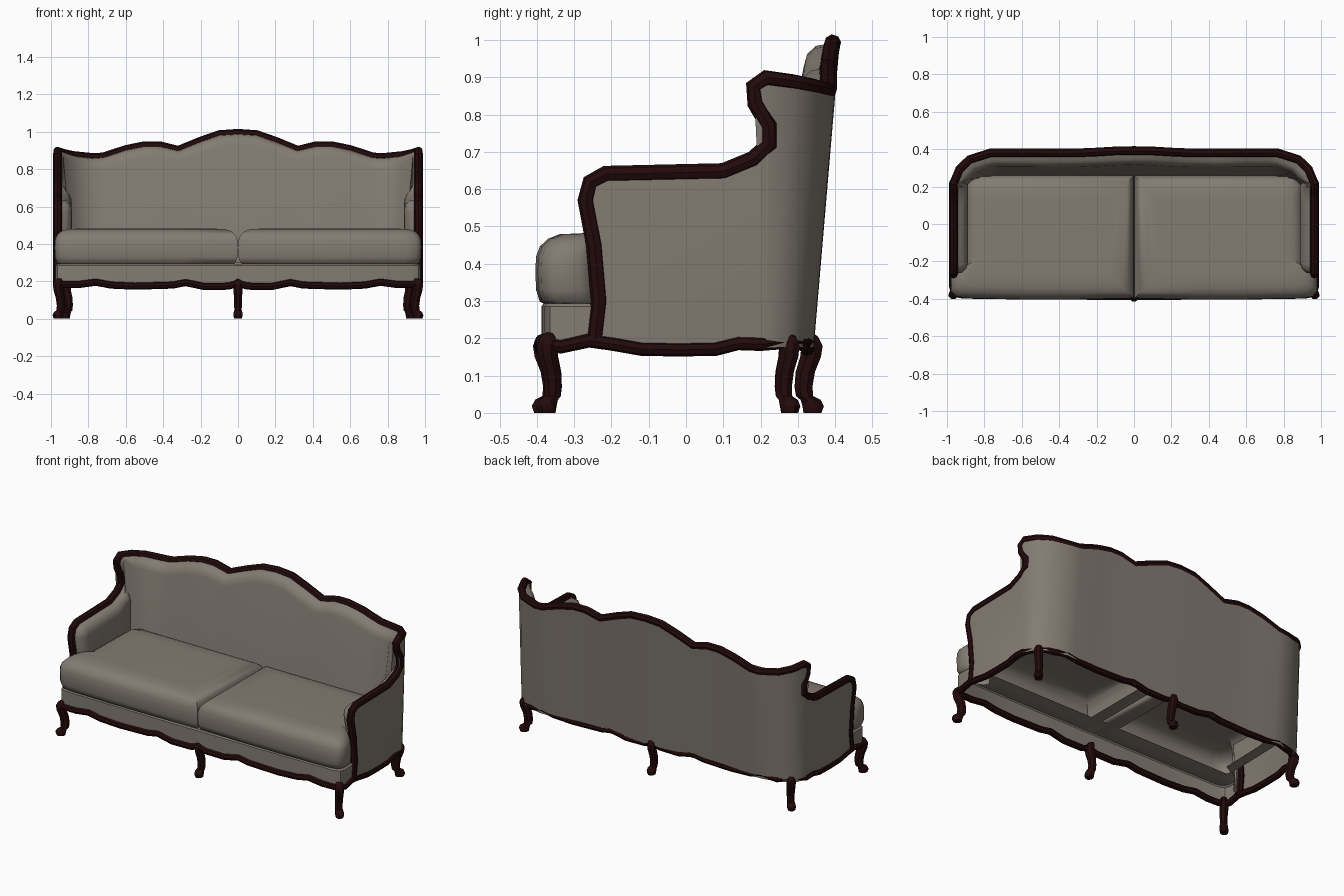
import bpy, bmesh, math
from mathutils import Vector as V

if "Cube" in bpy.data.objects:
    bpy.data.objects.remove(bpy.data.objects["Cube"])


def material(name, rgb):
    m = bpy.data.materials.new(name)
    m.diffuse_color = (*rgb, 1)
    m.use_nodes = True
    m.node_tree.nodes["Principled BSDF"].inputs["Base Color"].default_value = m.diffuse_color
    return m


FABRIC = material("taupe fabric", (0.228, 0.2, 0.17))
WOOD = material("dark mahogany", (0.017, 0.003, 0.0035))


def finish(ob, mat, mirror=False, angle=40):
    ob.data.materials.clear()
    ob.data.materials.append(mat)
    bpy.ops.object.select_all(action='DESELECT')
    ob.select_set(True)
    bpy.context.view_layer.objects.active = ob
    bpy.ops.object.shade_smooth_by_angle(angle=math.radians(angle))
    if mirror:
        ob.modifiers.new("mirror", 'MIRROR').merge_threshold = 0.0005


def mesh(name, verts, faces, mat, mirror=False, angle=40, recalc=False):
    me = bpy.data.meshes.new(name)
    me.from_pydata([tuple(v) for v in verts], [], faces)
    bm = bmesh.new()
    bm.from_mesh(me)
    bmesh.ops.remove_doubles(bm, verts=bm.verts, dist=0.0004)
    if recalc:
        bmesh.ops.recalc_face_normals(bm, faces=bm.faces)
    bm.to_mesh(me)
    bm.free()
    ob = bpy.data.objects.new(name, me)
    bpy.context.collection.objects.link(ob)
    finish(ob, mat, mirror, angle)
    return ob


def grid(rows, closed=False, flip=False, bottom=False, top=False):
    """Quads between equally long rows of points."""
    n = len(rows[0])
    faces = []
    for r in range(len(rows) - 1):
        for c in range(n if closed else n - 1):
            d = (c + 1) % n
            f = [r * n + c, r * n + d, (r + 1) * n + d, (r + 1) * n + c]
            faces.append(f[::-1] if flip else f)
    if bottom:
        faces.append(list(range(n))[::-1])
    if top:
        faces.append([(len(rows) - 1) * n + i for i in range(n)])
    return [p for row in rows for p in row], faces


def trim(name, half, radius, cyclic=False):
    """Wooden moulding swept along a half path and its mirror image."""
    other = [V((-p.x, p.y, p.z)) for p in reversed(half) if abs(p.x) > 1e-4]
    pts = list(half) + other
    cu = bpy.data.curves.new(name, 'CURVE')
    cu.dimensions = '3D'
    cu.bevel_depth, cu.bevel_resolution, cu.use_fill_caps = radius, 2, True
    sp = cu.splines.new('POLY')
    sp.points.add(len(pts) - 1)
    for q, p in zip(sp.points, pts):
        q.co = (*p, 1)
    sp.use_cyclic_u = cyclic
    ob = bpy.data.objects.new(name, cu)
    bpy.context.collection.objects.link(ob)
    bpy.ops.object.select_all(action='DESELECT')
    ob.select_set(True)
    bpy.context.view_layer.objects.active = ob
    bpy.ops.object.convert(target='MESH')
    finish(bpy.context.view_layer.objects.active, WOOD)


# Crest line: arm post, arm, wing (y, z at constant x), then corner and back
side = [(-.245, .19), (-.232, .30), (-.245, .45), (-.268, .57), (-.256, .618),
        (-.215, .64), (.10, .647), (.18, .68), (.222, .72), (.222, .77),
        (.187, .83), (.182, .875), (.215, .897)]
back = [(.935, .29, .885, 30), (.88, .345, .873, 55), (.77, .38, .862, 80),
        (.72, .382, .866, 90), (.6, .382, .905, 90), (.5, .38, .926, 90),
        (.42, .38, .926, 90), (.32, .38, .902, 90), (.2, .385, .95, 90),
        (.1, .391, .985, 90), (0, .393, .992, 90)]
crest = [V((.965, y, z)) for y, z in side] + [V(p[:3]) for p in back]
angles = [0] * len(side) + [p[3] for p in back]
inward = [V((-math.cos(math.radians(a)), -math.sin(math.radians(a)), 0)) for a in angles]
K = len(side)
trim("crest_trim", crest, .023)

# Outer upholstery: flat side panel, then corner and leaning back
top = [p - n * (.012 - .007 * n.y) for p, n in zip(crest, inward)]
low = [V((p.x, p.y - .085 * (p.z - .175) * -n.y, .175)) for p, n in zip(top, inward)]
panel = top[:K] + [low[K - 1], V((.977, -.02, .166)), V((.977, -.245, .18))]
verts, faces = grid([top[K - 1:], low[K - 1:]], flip=True)
faces.append([len(verts) + i for i in range(len(panel))][::-1])
mesh("outer_upholstery", verts + panel, faces, FABRIC, True, 30)

# Inner padding: rolls in from the crest and falls to the seat
rows = [[], [], [], [], []]
for i, (p, n) in enumerate(zip(crest, inward)):
    a, b = crest[max(i - 1, 0)], crest[min(i + 1, len(crest) - 1)]
    t = (b - a).normalized()
    if i == len(crest) - 1:
        t = V((-1, 0, 0))
    d = n.cross(t).normalized()
    thin = .4 if 8 <= i < K else 1  # the wing is padded more thinly
    for r, (u, v) in enumerate([(0, 0), (.045, .008), (.068, .03), (.076, .06)]):
        rows[r].append(p + (n * u + d * v) * thin)
    q = p + n * (.08 - .05 * n.y)
    if i < K:
        q.y = max(-.19, min(q.y, .2))
    else:
        q.y = min(q.y, .246)
    q.z = min(.3, p.z)
    rows[4].append(q)
for row in rows:
    row[-1].x = 0
mesh("inner_padding", *grid(rows), FABRIC, True, 50)

# Front seat rail with a narrow deck on top
plan = [(0, -.388), (.5, -.386), (.93, -.38), (.965, -.365), (.975, -.335), (.97, -.235)]
inner = [(0, -.25), (.5, -.25), (.85, -.25), (.87, -.25), (.88, -.245), (.89, -.235)]
rail = [[V((x, y, z)) for x, y in plan] for z in (.18, .285)]
rail.append([V((x * .99, y * .985, .293)) for x, y in plan])
rail.append([V((x, y, .293)) for x, y in inner])
mesh("front_rail", *grid(rail), FABRIC, True, 35)

# Two T-shaped seat cushions, puffed by stacking inset outlines, hollow below
outline = [(.001, -.398), (.3, -.404), (.6, -.404), (.9, -.398), (.955, -.388),
           (.98, -.36), (.98, -.285), (.955, -.255), (.91, -.235), (.905, 0),
           (.9, .18), (.895, .23), (.85, .26), (.001, .26)]
layers = [(.1, .29), (.03, .29), (.012, .298), (.002, .33), (0, .38), (.002, .42),
          (.012, .446), (.034, .467), (.065, .479), (.13, .482)]
for sgn, label in ((1, "right"), (-1, "left")):
    rings = []
    for d, z in layers:
        ring = []
        for x, y in outline:
            px = .49 + (x - .49) * (1 - d / .49)
            py = -.072 + (y + .072) * (1 - d / .332)
            ring.append(V((sgn * px, py, z)))
        rings.append(ring)
    mesh(label + "_seat_cushion", *grid(rings, closed=True, top=True, flip=False),
         FABRIC, angle=50, recalc=True)

# Scalloped base moulding all the way round
wave = [(0, .19), (.05, .174), (.18, .172), (.28, .193), (.35, .18), (.55, .174),
        (.68, .18), (.76, .195), (.85, .183)]
flank = [(-.335, .178), (-.26, .194), (-.2, .186), (-.12, .172), (-.02, .17),
         (.08, .172), (.14, .187), (.2, .185)]
base = [V((x, -.388 + .008 * x, z)) for x, z in wave]
base += [V((.93, -.378, .183)), V((.962, -.365, .183))]
base += [V((.97, y, z)) for y, z in flank]
base += [V((.93, .262, .19)), V((.88, .298, .19))]
base += [V((x, .326 if x < .8 else .312, z)) for x, z in reversed(wave)]
trim("base_trim", base, .019, cyclic=True)


# Cabriole legs: knee out, ankle in, toe out (outward shift, height, radius)
def leg(name, x, y, dx, dy, mirror):
    shape = [(-.004, .215, .016), (.002, .205, .026), (.01, .18, .031), (.006, .15, .03),
             (-.008, .11, .028), (-.013, .07, .026), (-.01, .045, .025),
             (.006, .035, .029), (.013, .018, .031), (.011, 0, .026)]
    out = V((dx, dy, 0)).normalized()
    acr = V((-out.y, out.x, 0))
    rings = []
    for s, z, r in shape:
        c = V((x, y, z)) + out * s
        rings.append([c + out * (r * math.cos(k * math.pi / 4 + math.pi / 8))
                      + acr * (r * .85 * math.sin(k * math.pi / 4 + math.pi / 8))
                      for k in range(8)])
    mesh(name, *grid(rings, closed=True, bottom=True, top=True), WOOD, mirror, 40, recalc=True)


leg("front_corner_legs", .955, -.365, 1, -1, True)
leg("back_corner_legs", .915, .27, 1, 1, True)
leg("front_centre_leg", 0, -.372, 0, -1, False)
leg("back_centre_leg", 0, .328, 0, 1, False)
